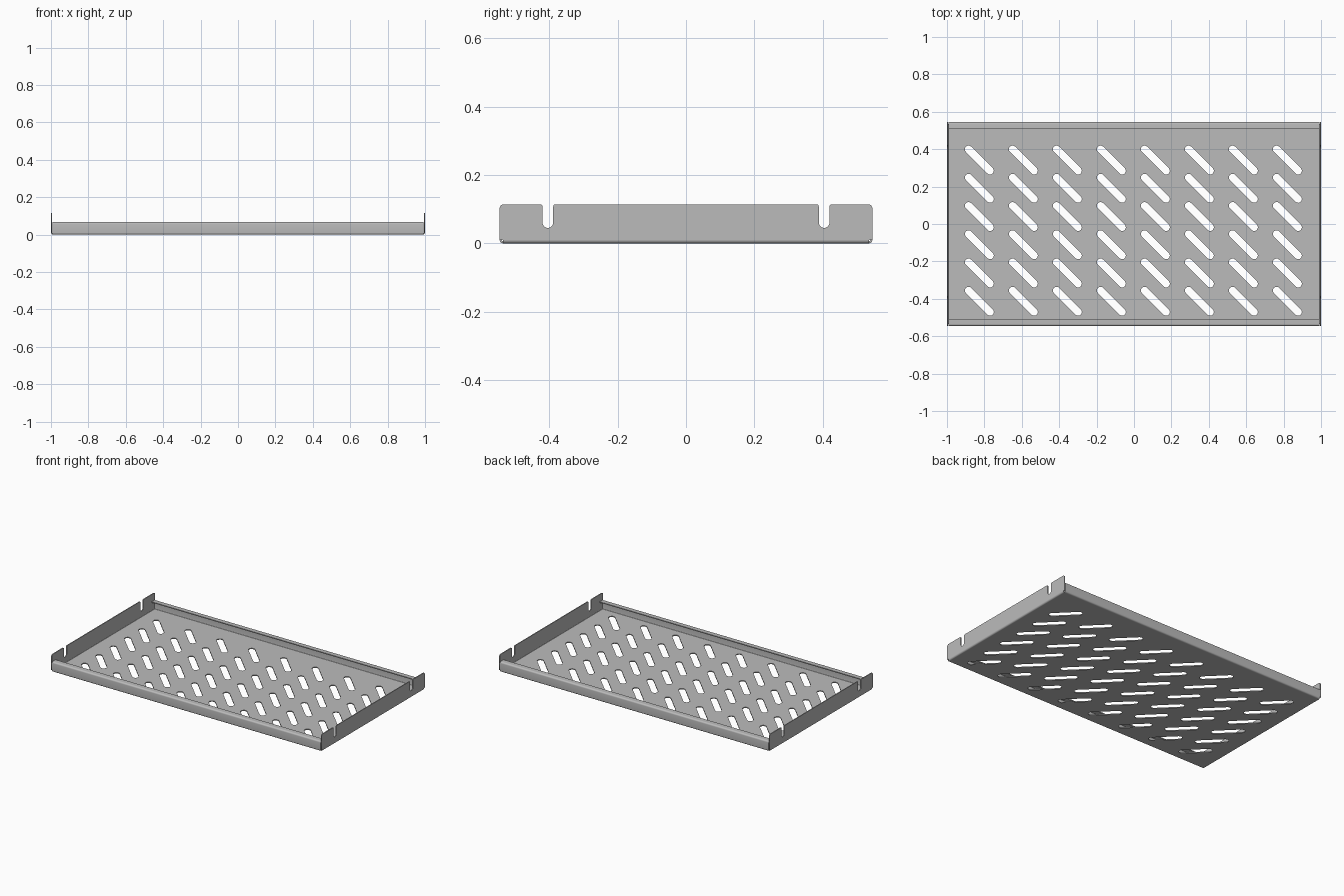
import bpy
import bmesh
from math import sin, cos, pi
from mathutils import Matrix, Vector

cube = bpy.data.objects.get("Cube")
if cube:
    bpy.data.objects.remove(cube)

# Overall sizes
HALF_X, HALF_Y = 1.0, 0.545
THICK, BEND = 0.006, 0.01
LIP_TOP, SIDE_TOP = 0.067, 0.114
LIP_IN = 0.507

steel = bpy.data.materials.new("grey sheet metal")
steel.use_nodes = True
GREY = (0.5, 0.5, 0.5, 1)
steel.diffuse_color = GREY
steel.node_tree.nodes["Principled BSDF"].inputs["Base Color"].default_value = GREY


def arc(cx, cy, r, a0, a1, steps=6):
    """Points along an arc, angles in units of pi."""
    angles = [pi * (a0 + (a1 - a0) * i / steps) for i in range(steps + 1)]
    return [(cx + r * cos(a), cy + r * sin(a)) for a in angles]


def plate(name, loops, matrix):
    """Flat sheet: first loop is the outline, the others are holes."""
    curve = bpy.data.curves.new(name, 'CURVE')
    curve.dimensions = '2D'
    curve.fill_mode = 'BOTH'
    curve.extrude = THICK / 2
    for loop in loops:
        spline = curve.splines.new('POLY')
        spline.points.add(len(loop) - 1)
        for point, (x, y) in zip(spline.points, loop):
            point.co = (x, y, 0, 1)
        spline.use_cyclic_u = True
    obj = bpy.data.objects.new(name, curve)
    bpy.context.collection.objects.link(obj)
    bpy.ops.object.select_all(action='DESELECT')
    obj.select_set(True)
    bpy.context.view_layer.objects.active = obj
    bpy.ops.object.convert(target='MESH')
    obj = bpy.context.object
    obj.data.transform(matrix)
    obj.data.materials.clear()
    obj.data.materials.append(steel)
    return obj


def folded_strip(name, profile, half_length, angle):
    """Extrude an (outward, up) profile, then turn it to face its edge."""
    bm = bmesh.new()
    face = bm.faces.new([bm.verts.new((u, -half_length, z)) for u, z in profile])
    ext = bmesh.ops.extrude_face_region(bm, geom=[face])
    verts = [g for g in ext["geom"] if isinstance(g, bmesh.types.BMVert)]
    bmesh.ops.translate(bm, verts=verts, vec=(0, 2 * half_length, 0))
    bmesh.ops.recalc_face_normals(bm, faces=bm.faces)
    mesh = bpy.data.meshes.new(name)
    bm.to_mesh(mesh)
    bm.free()
    mesh.transform(Matrix.Rotation(angle, 4, 'Z'))
    mesh.materials.append(steel)
    obj = bpy.data.objects.new(name, mesh)
    bpy.context.collection.objects.link(obj)
    bpy.ops.object.select_all(action='DESELECT')
    obj.select_set(True)
    bpy.context.view_layer.objects.active = obj
    bpy.ops.object.shade_smooth_by_angle(angle=pi / 6)


# Floor with a grid of diagonal slots
def slot(cx, cy, half=0.0575, r=0.02):
    return (arc(cx - half, cy + half, r, 0.25, 1.25, 8)
            + arc(cx + half, cy - half, r, 1.25, 2.25, 8))


fx, fy = HALF_X - BEND, HALF_Y - BEND
slots = [slot(-0.827 + 0.2353 * col, 0.342 - 0.151 * row)
         for col in range(8) for row in range(6)]
plate("slotted_floor", [[(-fx, -fy), (fx, -fy), (fx, fy), (-fx, fy)]] + slots,
      Matrix.Translation((0, 0, THICK / 2)))

# Front and back lips: bend up, wall, then a short flange turned inward
r_in = BEND - THICK
outer = arc(fy, BEND, BEND, -0.5, 0) + arc(fy, LIP_TOP - BEND, BEND, 0, 0.5)
inner = arc(fy, BEND, r_in, -0.5, 0) + arc(fy, LIP_TOP - BEND, r_in, 0, 0.5)
lip = (outer + [(LIP_IN, LIP_TOP), (LIP_IN, LIP_TOP - THICK)] + inner[::-1])
folded_strip("back_lip", lip, HALF_X - 0.007, pi / 2)
folded_strip("front_lip", lip, HALF_X - 0.007, -pi / 2)

# Bends joining the floor to the side walls
bend = arc(fx, BEND, BEND, -0.5, 0) + arc(fx, BEND, r_in, 0, -0.5)
folded_strip("left_bend", bend, fy, 0)
folded_strip("right_bend", bend, fy, pi)


# Side walls with rounded corners and two open notches
def notch(cy, r=0.0157, bottom=0.045, lead=0.006):
    top = SIDE_TOP - lead
    return (arc(cy - r - lead, top, lead, 0.5, 0, 4)
            + arc(cy, bottom + r, r, 1, 2, 10)
            + arc(cy + r + lead, top, lead, 1, 0.5, 4))


c = 0.012
outline = ([(fy, BEND), (HALF_Y, BEND + 0.002)][::-1] + [(-fy, BEND), (-HALF_Y, BEND + 0.002)]
           + arc(-HALF_Y + c, SIDE_TOP - c, c, 1, 0.5)
           + notch(-0.404) + notch(0.404)
           + arc(HALF_Y - c, SIDE_TOP - c, c, 0.5, 0))
for name, side in (("left_side", 1), ("right_side", -1)):
    # Sheet axes: x runs along y, y runs up, thickness along x
    turn = Matrix(((0, 0, 1, 0), (1, 0, 0, 0), (0, 1, 0, 0), (0, 0, 0, 1)))
    shift = Matrix.Translation(Vector((side * (HALF_X - THICK / 2), 0, 0)))
    plate(name, [outline], shift @ turn)
